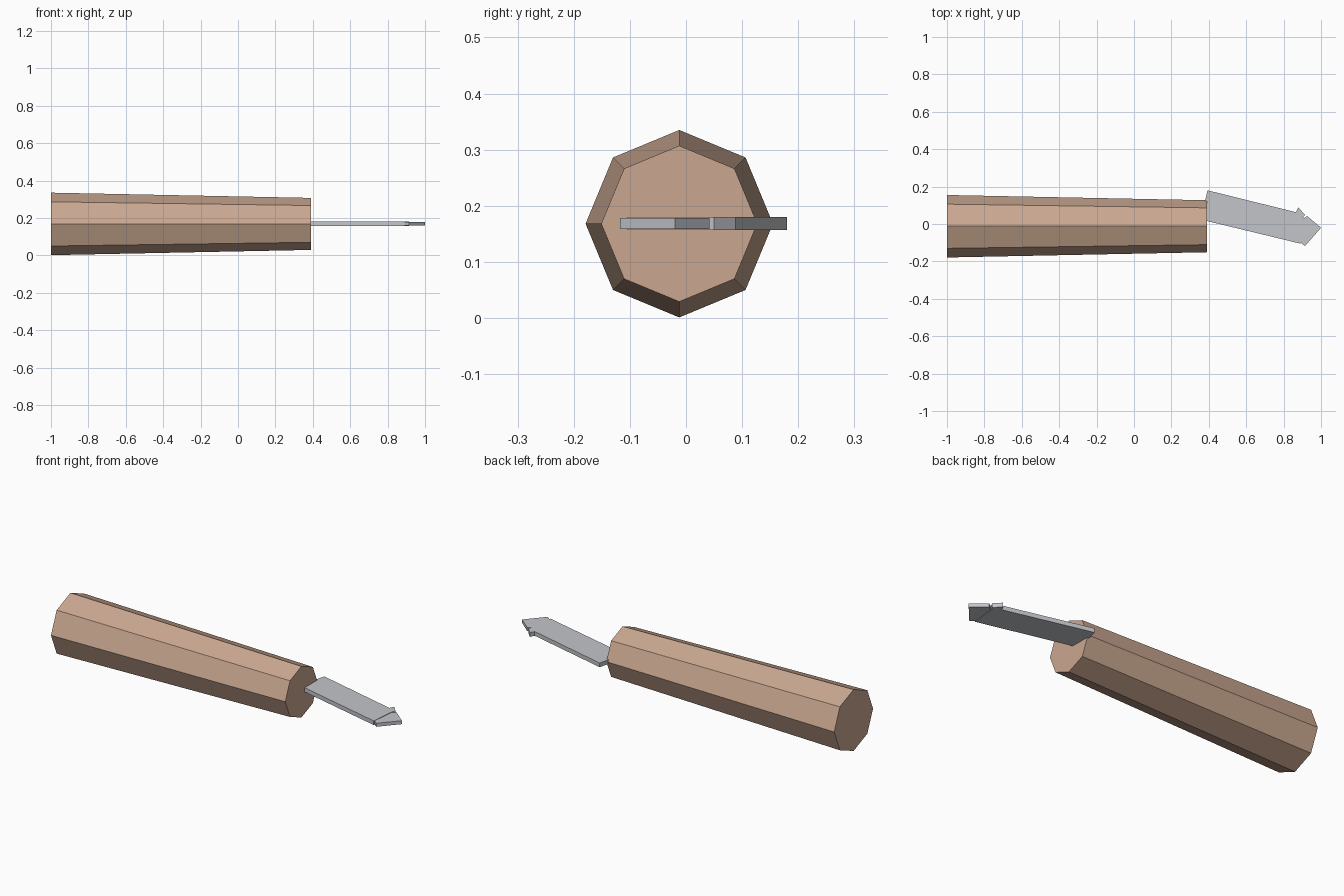
import bpy, bmesh
from math import pi
from mathutils import Matrix

default = bpy.data.objects.get("Cube")
if default:
    bpy.data.objects.remove(default, do_unlink=True)


def material(name, rgb):
    mat = bpy.data.materials.new(name)
    mat.use_nodes = True
    color = (*rgb, 1)
    mat.diffuse_color = color
    mat.node_tree.nodes["Principled BSDF"].inputs["Base Color"].default_value = color
    return mat


def add_object(name, bm, mat):
    bmesh.ops.recalc_face_normals(bm, faces=bm.faces)
    mesh = bpy.data.meshes.new(name)
    bm.to_mesh(mesh)
    bm.free()
    mesh.materials.append(mat)
    obj = bpy.data.objects.new(name, mesh)
    bpy.context.collection.objects.link(obj)
    return obj


def plate(name, outline, z_low, z_high, mat):
    """Extrude a flat outline upward."""
    bm = bmesh.new()
    face = bm.faces.new([bm.verts.new((x, y, z_low)) for x, y in outline])
    result = bmesh.ops.extrude_face_region(bm, geom=[face])
    top = [v for v in result["geom"] if isinstance(v, bmesh.types.BMVert)]
    bmesh.ops.translate(bm, verts=top, vec=(0, 0, z_high - z_low))
    return add_object(name, bm, mat)


wood = material("tan wood", (0.59, 0.39, 0.28))
steel = material("grey steel", (0.55, 0.56, 0.59))

# Tapered octagonal handle lying along x, with a ridge on top
x_back, x_front = -1.0, 0.39
bm = bmesh.new()
bmesh.ops.create_cone(bm, cap_ends=True, segments=8, radius1=0.167,
                      radius2=0.139, depth=x_front - x_back)
bm.transform(Matrix.Translation(((x_back + x_front) / 2, -0.012, 0.168))
             @ Matrix.Rotation(pi / 2, 4, "Y"))
add_object("handle", bm, wood)

# Slanted blade with a small barb on its rear edge
plate("blade", [(0.393, 0.18), (0.866, 0.063), (0.878, 0.088), (0.914, 0.05),
                (0.904, 0.033), (0.89, -0.105), (0.357, 0.024)],
      0.157, 0.18, steel)

# Arrow-shaped tip, slightly thinner than the blade
plate("blade_tip", [(0.89, 0.02), (0.926, 0.042), (1.0, -0.02),
                    (0.914, -0.118), (0.88, -0.09)],
      0.159, 0.178, steel)
